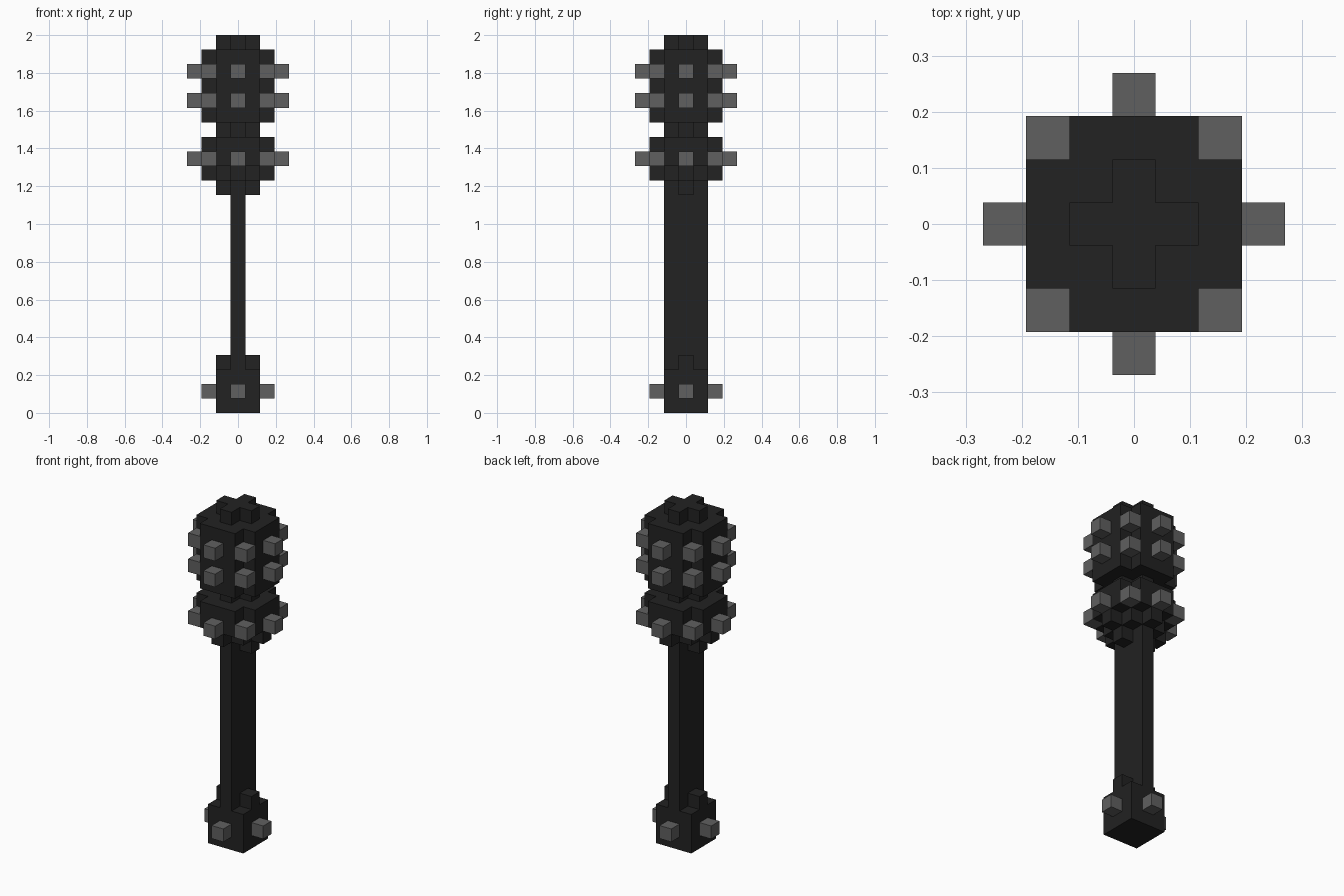
import bpy
import bmesh

cube = bpy.data.objects.get("Cube")
if cube:
    bpy.data.objects.remove(cube, do_unlink=True)

U = 2 / 26  # one block


def make_material(name, value):
    mat = bpy.data.materials.new(name)
    mat.use_nodes = True
    colour = (value, value, value, 1)
    mat.diffuse_color = colour
    bsdf = mat.node_tree.nodes["Principled BSDF"]
    bsdf.inputs["Base Color"].default_value = colour
    bsdf.inputs["Roughness"].default_value = 0.9
    return mat


dark = make_material("charcoal", 0.016)
grey = make_material("stud grey", 0.117)


def finish(name, bm, mat):
    bmesh.ops.recalc_face_normals(bm, faces=bm.faces)
    mesh = bpy.data.meshes.new(name)
    bm.to_mesh(mesh)
    bm.free()
    mesh.materials.append(mat)
    obj = bpy.data.objects.new(name, mesh)
    bpy.context.collection.objects.link(obj)
    return obj


def prism(name, outline, low, high):
    """Extrude an outline, in blocks, between two heights."""
    bm = bmesh.new()
    base = bm.faces.new([bm.verts.new((x * U, y * U, low * U)) for x, y in outline])
    top = bmesh.ops.extrude_face_region(bm, geom=[base])["geom"]
    verts = [v for v in top if isinstance(v, bmesh.types.BMVert)]
    bmesh.ops.translate(bm, verts=verts, vec=(0, 0, (high - low) * U))
    return finish(name, bm, dark)


def four_way(quarter):
    """Repeat a quarter outline around the z axis."""
    outline = []
    for _ in range(4):
        outline += quarter
        quarter = [(-y, x) for x, y in quarter]
    return outline


def cross(reach, core):
    return four_way([(reach, core), (core, core), (core, reach)])


def studs(name, levels, reach, corner=None):
    """Cubes on the four sides, and optionally in the four corners."""
    spots = four_way([(reach, 0)] + ([(corner, corner)] if corner else []))
    bm = bmesh.new()
    for level in levels:
        for x, y in spots:
            cell = bmesh.ops.create_cube(bm, size=U)["verts"]
            bmesh.ops.translate(bm, verts=cell, vec=(x * U, y * U, level * U))
    return finish(name, bm, grey)


square = four_way([(1.5, 1.5)])
small_cross = cross(1.5, 0.5)
notched = cross(2.5, 1.5)
stepped = four_way([(2.5, 0.5), (1.5, 0.5), (1.5, 1.5), (0.5, 1.5), (0.5, 2.5)])
slab = [(0.5, -1.5), (0.5, 1.5), (-0.5, 1.5), (-0.5, -1.5)]

# Handle
prism("pommel", square, 0, 3)
prism("pommel_collar", small_cross, 3, 4)
prism("handle", slab, 4, 15)

# Head
prism("head_collar", small_cross, 15, 16)
prism("lower_head_base", stepped, 16, 17)
prism("lower_head", notched, 17, 19)
prism("neck", small_cross, 19, 20)
prism("upper_head", notched, 20, 25)
prism("cap", small_cross, 25, 26)

# Studs
studs("pommel_studs", [1.5], 2)
studs("lower_head_studs", [17.5], 3, 2)
studs("upper_head_studs", [21.5, 23.5], 3, 2)
